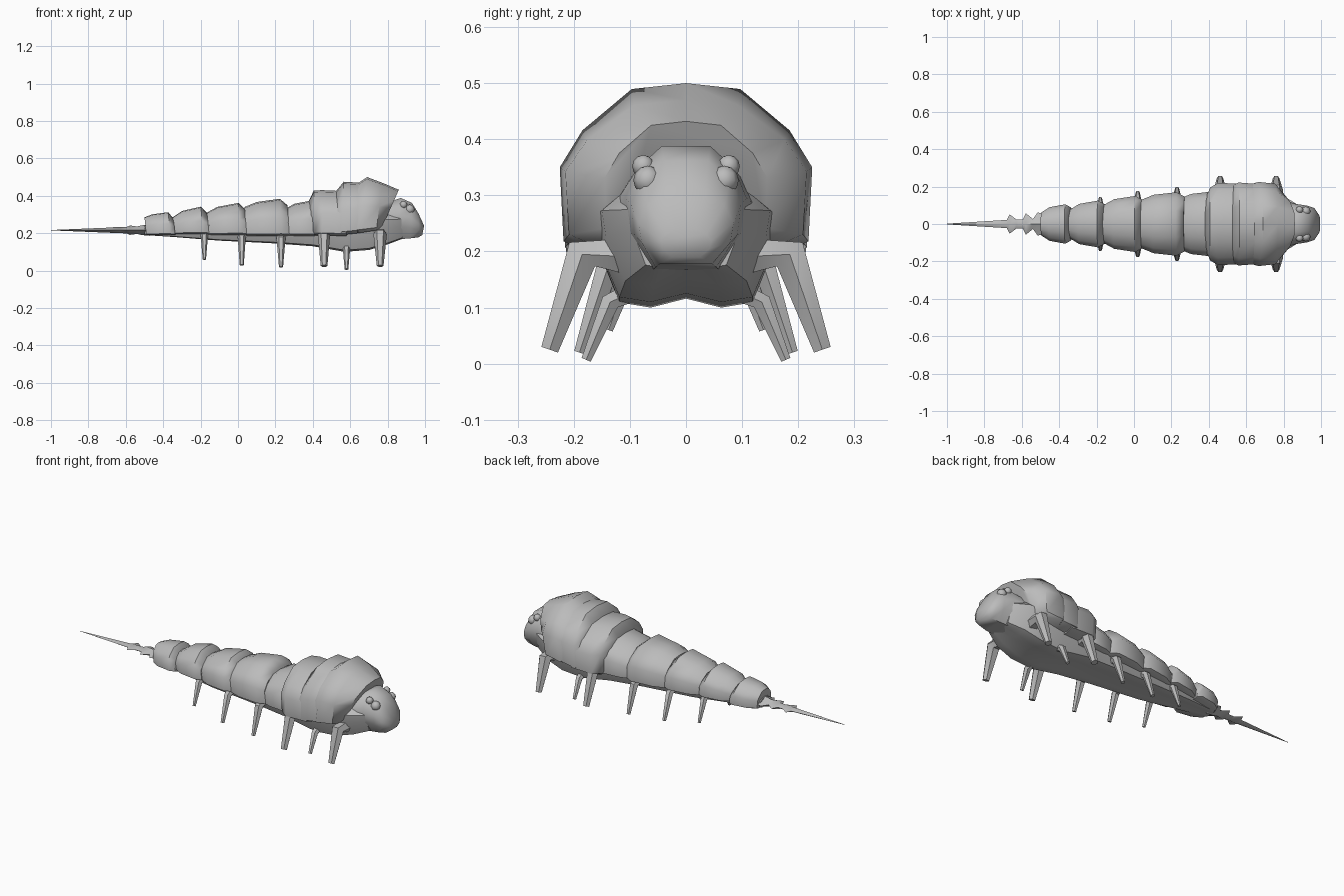
import bpy, bmesh, math
from mathutils import Vector

grey = bpy.data.materials.new("shell grey")
grey.diffuse_color = (0.5, 0.5, 0.5, 1)

# Half cross-sections (y as share of half-width, height share), top to bottom
SHELL = [(0, 1), (0.43, 0.965), (0.82, 0.72), (1, 0.5), (0.97, 0.06), (0.8, 0)]
BELLY = [(0.55, 1), (1, 0.7), (0.95, 0.45), (0.72, 0.04), (0.38, 0), (0, 0.07)]
HEAD = [(0.4, 1), (0.8, 0.82), (1, 0.58), (0.93, 0.3), (0.55, 0.0)]
DIAMOND = [(0, 1), (1, 0.5), (0, 0)]


def finish(bm, name, angle=48):
    bmesh.ops.recalc_face_normals(bm, faces=bm.faces)
    me = bpy.data.meshes.new(name)
    bm.to_mesh(me)
    bm.free()
    for p in me.polygons:
        p.use_smooth = True
    me.set_sharp_from_angle(angle=math.radians(angle))
    me.materials.append(grey)
    ob = bpy.data.objects.new(name, me)
    bpy.context.collection.objects.link(ob)
    return ob


def skin(bm, rings):
    for a, b in zip(rings, rings[1:]):
        n = len(a)
        for i in range(n):
            bm.faces.new((a[i], a[(i + 1) % n], b[(i + 1) % n], b[i]))
    bm.faces.new(rings[0])
    bm.faces.new(rings[-1])


def loft(name, half, stations, angle=48):
    """Stations: (x at top, x at bottom, half width, top z, bottom z)."""
    prof = half + [(-y, h) for y, h in reversed(half) if y > 0]
    bm = bmesh.new()
    rings = []
    for xt, xb, w, zt, zb in stations:
        rings.append([bm.verts.new((xb + (xt - xb) * h, y * w, zb + (zt - zb) * h))
                      for y, h in prof])
    skin(bm, rings)
    return finish(bm, name, angle)


def limb(name, pts, radii, sides=6):
    """Tapering tube through the points, in a plane of constant x."""
    bm = bmesh.new()
    rings = []
    for i, (p, r) in enumerate(zip(pts, radii)):
        d = (pts[min(i + 1, len(pts) - 1)] - pts[max(i - 1, 0)]).normalized()
        u = Vector((1, 0, 0))
        v = d.cross(u)
        rings.append([bm.verts.new(p + r * (u * math.cos(t) + v * math.sin(t)))
                      for t in (2 * math.pi * k / sides for k in range(sides))])
    skin(bm, rings)
    return finish(bm, name)


# Continuous underside
loft("belly", BELLY, [
    (-0.50, -0.50, 0.045, 0.24, 0.19), (-0.35, -0.35, 0.075, 0.26, 0.18),
    (-0.10, -0.10, 0.115, 0.28, 0.16), (0.20, 0.20, 0.14, 0.30, 0.145),
    (0.40, 0.40, 0.16, 0.32, 0.13), (0.57, 0.57, 0.165, 0.33, 0.10),
    (0.70, 0.70, 0.165, 0.33, 0.11), (0.80, 0.80, 0.15, 0.33, 0.14),
    (0.88, 0.88, 0.10, 0.32, 0.17)])

# Abdomen plates: rear x, front x, rear/full half width, rear/full top z, bottom z
for i, (x0, x1, w0, w1, z0, z1, zb) in enumerate([
        (-0.50, -0.345, 0.062, 0.105, 0.285, 0.312, 0.190),
        (-0.35, -0.165, 0.075, 0.125, 0.285, 0.342, 0.195),
        (-0.17, 0.04, 0.100, 0.150, 0.308, 0.362, 0.190),
        (0.035, 0.265, 0.130, 0.170, 0.340, 0.384, 0.185),
        (0.25, 0.43, 0.140, 0.172, 0.328, 0.376, 0.185)]):
    L = x1 - x0
    xs = [x0, x0 + 0.28 * L, x0 + 0.82 * L, x1]
    ws = [w0, w0 + 0.65 * (w1 - w0), w1, w1 * 0.86]
    zs = [z0, z0 + 0.6 * (z1 - z0), z1, z1 - 0.035]
    loft(f"abdomen_plate_{i + 1}", SHELL,
         [(x, x + 0.01, w, z, zb) for x, w, z in zip(xs, ws, zs)])

# Overlapping thorax plates
loft("thorax_rear_plate", SHELL, [
    (0.38, 0.39, 0.145, 0.375, 0.21), (0.405, 0.41, 0.195, 0.428, 0.19),
    (0.45, 0.45, 0.22, 0.43, 0.185), (0.56, 0.58, 0.215, 0.425, 0.185)])
loft("thorax_middle_plate", SHELL, [
    (0.52, 0.53, 0.205, 0.42, 0.20), (0.565, 0.55, 0.222, 0.475, 0.19),
    (0.65, 0.64, 0.215, 0.47, 0.20)])
loft("thorax_front_plate", SHELL, [
    (0.615, 0.63, 0.21, 0.45, 0.21), (0.69, 0.64, 0.225, 0.50, 0.20),
    (0.77, 0.74, 0.215, 0.47, 0.215), (0.86, 0.77, 0.145, 0.432, 0.23)])

# Head
loft("head", HEAD, [
    (0.76, 0.78, 0.135, 0.35, 0.165), (0.87, 0.85, 0.108, 0.388, 0.167),
    (0.93, 0.92, 0.098, 0.362, 0.172), (0.965, 0.965, 0.085, 0.305, 0.178),
    (0.995, 0.985, 0.045, 0.24, 0.19)])

# Barbed tail spike
loft("tail_spike", DIAMOND, [
    (x, x, w, 0.216 + h, 0.216 - h) for x, w, h in [
        (-1.0, 0.002, 0.001), (-0.68, 0.022, 0.014), (-0.665, 0.052, 0.016),
        (-0.63, 0.025, 0.016), (-0.595, 0.025, 0.017), (-0.578, 0.057, 0.025),
        (-0.54, 0.027, 0.02), (-0.515, 0.062, 0.026), (-0.47, 0.05, 0.03)]])

# Eyes and brow bumps, both sides
for side, s in (("left", 1), ("right", -1)):
    for part, pos, r in (("eye", (0.918, 0.068, 0.327), 0.026),
                         ("brow_bump", (0.885, 0.076, 0.352), 0.02)):
        bm = bmesh.new()
        bmesh.ops.create_uvsphere(bm, u_segments=8, v_segments=6, radius=r)
        bmesh.ops.translate(bm, verts=bm.verts, vec=(pos[0], pos[1] * s, pos[2]))
        finish(bm, f"{side}_{part}")

# Legs: x, hip (y, z), knee (y, z), foot (y, z), knee radius, foot radius
LEGS = [(-0.18, 0.07, 0.20, 0.105, 0.19, 0.138, 0.06, 0.019, 0.009),
        (0.02, 0.08, 0.19, 0.13, 0.18, 0.168, 0.03, 0.021, 0.011),
        (0.23, 0.09, 0.19, 0.15, 0.18, 0.19, 0.02, 0.024, 0.011),
        (0.46, 0.10, 0.19, 0.195, 0.205, 0.243, 0.025, 0.033, 0.018),
        (0.58, 0.09, 0.13, 0.145, 0.12, 0.178, 0.007, 0.019, 0.010),
        (0.76, 0.09, 0.19, 0.195, 0.205, 0.243, 0.025, 0.036, 0.018)]
for i, (x, hy, hz, ky, kz, fy, fz, rk, rf) in enumerate(LEGS):
    for side, s in (("left", 1), ("right", -1)):
        pts = [Vector((x, y * s, z)) for y, z in
               ((hy, hz), (ky - 0.01, kz - 0.01), (fy, fz))]
        limb(f"{side}_leg_{i + 1}", pts, [rk * 1.1, rk, rf])
